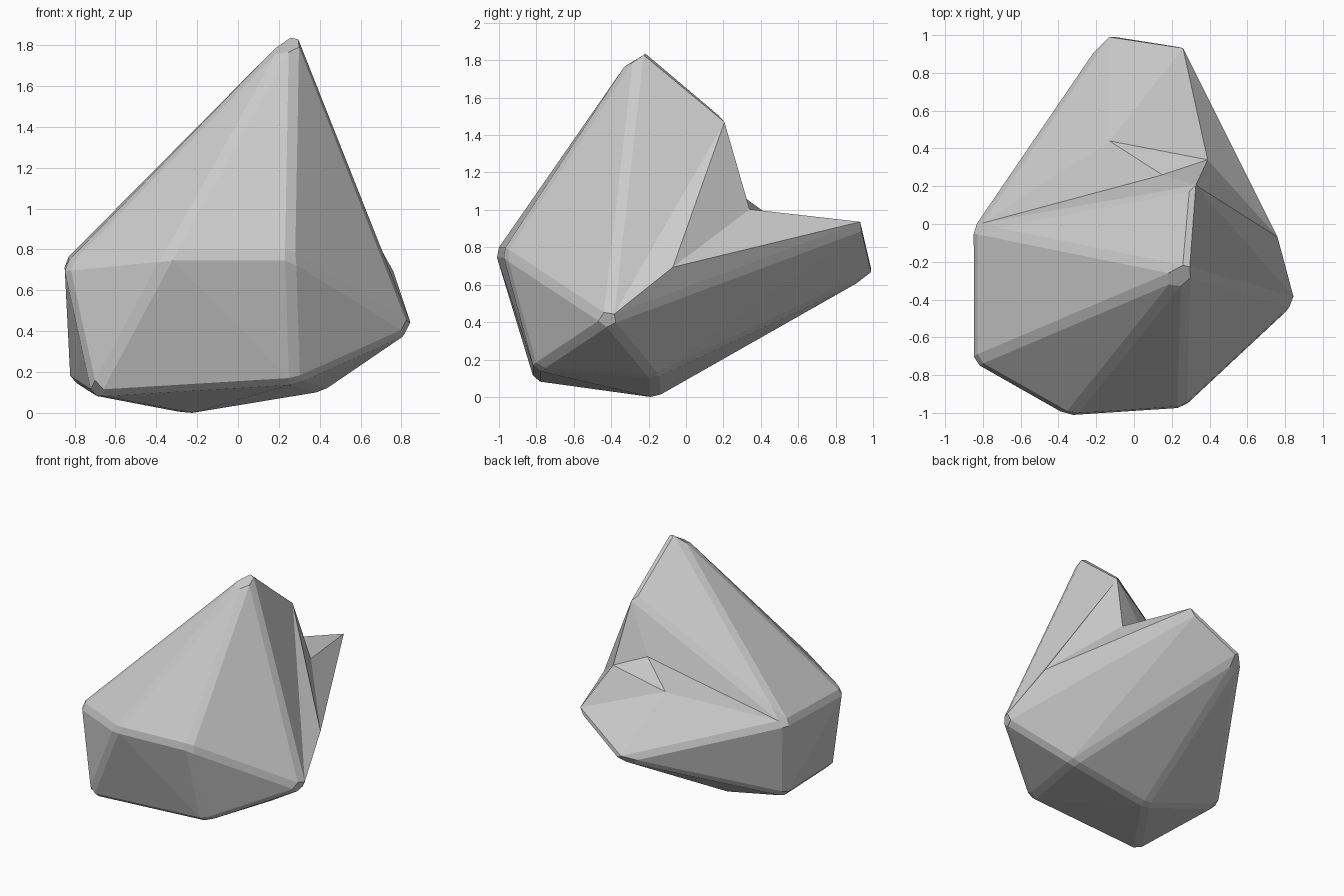
import bpy, bmesh
from mathutils import Vector

cube = bpy.data.objects.get("Cube")
if cube:
    bpy.data.objects.remove(cube, do_unlink=True)

# Corner points of the boulder, one letter each
corners = {
    "P": (.28, -.25, 1.88), "Q": (.32, .2, 1.5),                           # peak and rear shoulder
    "L": (-.85, -.02, .74), "A": (-.85, -.73, .72), "B": (-.34, -1.02, .77),
    "C": (.26, -.98, .77), "E": (.86, -.42, .4), "F": (.76, -.07, .69),    # upper rim
    "V": (.15, .26, 1.1), "W": (.39, .34, 1.0), "X": (-.13, .44, .97),     # valley behind the peak
    "S": (-.14, 1.02, .66), "T": (.24, .96, .91),                          # rear tip
    "G": (-.71, -.81, .08), "K": (-.82, -.06, .15), "M": (.28, -.81, .14),
    "N": (.42, -.17, .1), "H": (-.24, -.16, -.01),                         # underside
}
# Facets as corner loops
facets = ("PLA PAB PBC PCE PEQ PQL LQV LVX LXS XVW XWT XTS QEF QFW QWV FTW EFT "
          "AGB ALK AKG BGM BMC CME MNE ENT NST NHS HKS KLS GKH GHM HNM").split()

bm = bmesh.new()
vert = {name: bm.verts.new(Vector(co)) for name, co in corners.items()}
for loop in facets:
    bm.faces.new([vert[c] for c in loop])
bmesh.ops.recalc_face_normals(bm, faces=bm.faces)

# Chip the convex edges, leaving the valley and its thin side facets sharp
sharp = {vert[c] for c in "FVWX"}
worn = [e for e in bm.edges
        if e.is_manifold and not sharp & set(e.verts) and e.calc_face_angle_signed() > .3]
bmesh.ops.bevel(bm, geom=worn, offset=.03, offset_type='OFFSET', segments=1,
                profile=.5, affect='EDGES', clamp_overlap=True)
bmesh.ops.recalc_face_normals(bm, faces=bm.faces)

# Rest on the ground
low = min(v.co.z for v in bm.verts)
bmesh.ops.translate(bm, verts=bm.verts, vec=(0, 0, -low))

mesh = bpy.data.meshes.new("boulder")
bm.to_mesh(mesh)
bm.free()
boulder = bpy.data.objects.new("boulder", mesh)
bpy.context.collection.objects.link(boulder)

# Stone colour
stone = bpy.data.materials.new("grey_stone")
stone.use_nodes = True
stone.diffuse_color = (.6, .6, .6, 1)
stone.node_tree.nodes["Principled BSDF"].inputs["Base Color"].default_value = (.6, .6, .6, 1)
mesh.materials.append(stone)
